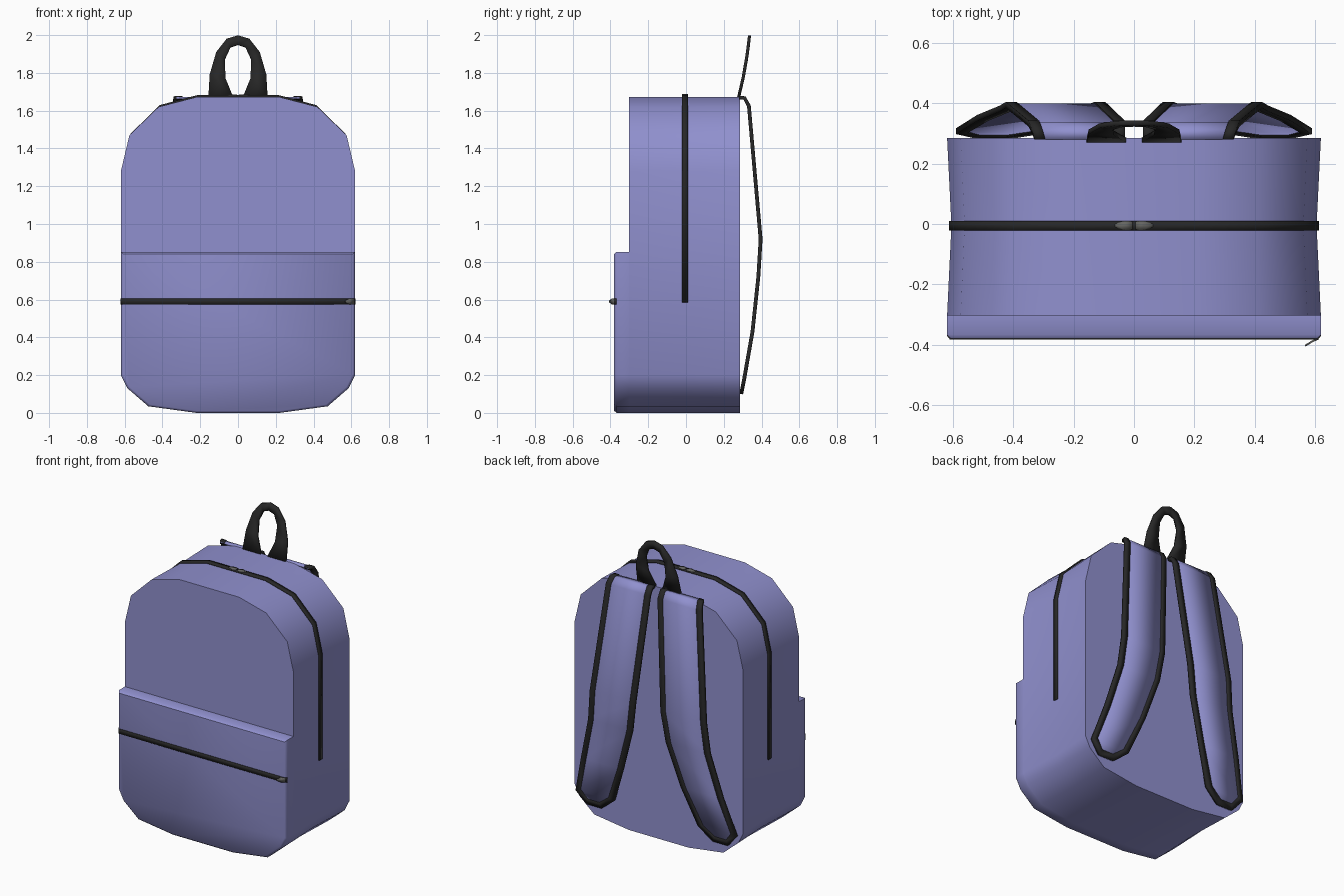
import bpy, bmesh, math

if "Cube" in bpy.data.objects:
    bpy.data.objects.remove(bpy.data.objects["Cube"])


def material(name, rgb):
    m = bpy.data.materials.new(name)
    m.diffuse_color = (*rgb, 1)
    m.use_nodes = True
    m.node_tree.nodes["Principled BSDF"].inputs["Base Color"].default_value = m.diffuse_color
    return m


FABRIC = material("fabric", (0.28, 0.28, 0.62))
BLACK = material("webbing", (0.02, 0.02, 0.02))
METAL = material("metal", (0.13, 0.13, 0.12))


def finish(name, bm, mat, thick=0, mirror=False, angle=50):
    bmesh.ops.recalc_face_normals(bm, faces=bm.faces)
    me = bpy.data.meshes.new(name)
    bm.to_mesh(me)
    bm.free()
    ob = bpy.data.objects.new(name, me)
    bpy.context.collection.objects.link(ob)
    me.materials.append(mat)
    bpy.ops.object.select_all(action='DESELECT')
    ob.select_set(True)
    bpy.context.view_layer.objects.active = ob
    bpy.ops.object.shade_smooth_by_angle(angle=math.radians(angle))
    if thick:
        s = ob.modifiers.new("thickness", 'SOLIDIFY')
        s.thickness, s.offset = thick, 0
    if mirror:
        ob.modifiers.new("mirror", 'MIRROR')
    return ob


def loft(name, rings, mat, closed=True, caps=(False, False), **kw):
    """Skin a list of equal-length point rows."""
    bm = bmesh.new()
    rows = [[bm.verts.new(p) for p in r] for r in rings]
    n = len(rows[0])
    for a, b in zip(rows, rows[1:]):
        for i in range(n if closed else n - 1):
            j = (i + 1) % n
            bm.faces.new((a[i], a[j], b[j], b[i]))
    if caps[0]:
        bm.faces.new(rows[0])
    if caps[1]:
        bm.faces.new(rows[-1])
    return finish(name, bm, mat, **kw)


def both_sides(half):
    return half + [(-x, z) for x, z in reversed(half)]


# Main compartment: arched outline, slightly waisted at the zip
bottom = [(.22, 0), (.475, .035), (.585, .13), (.62, .2)]
top = [(.62, 1.28), (.575, 1.47), (.42, 1.62), (.22, 1.672)]
outline = both_sides(bottom + top)
loft("main_body", [[(x * k, y, z) for x, z in outline]
                   for y, k in ((-.303, 1), (-.005, .977), (.285, 1))],
     FABRIC, caps=(True, True))

# Front pocket with a chamfered front edge
pocket = both_sides(bottom + [(.62, .853)])
loft("front_pocket", [[(x * k, y, .425 + (z - .425) * q) for x, z in pocket]
                      for y, k, q in ((-.303, 1, 1), (-.367, 1, 1), (-.38, .982, .975))],
     FABRIC, caps=(False, True))

# Zip over the top of the body
arch = both_sides([(.62, .58)] + top)
loft("main_zip", [[(x * .981, y, z + .004) for x, z in arch] for y in (-.022, .01)],
     BLACK, closed=False, thick=.012)

# Zip across the pocket, wrapping onto its chamfer
path = [(-.619, -.368), (-.609, -.381), (.609, -.381), (.619, -.368)]
loft("pocket_zip", [[(x, y, z) for x, y in path] for z in (.574, .606)],
     BLACK, closed=False, thick=.006)

# Zip pulls
loft("main_zip_pulls", [[(.006, -.005 - w, 1.681), (.03, -.005 - w * 1.2, 1.683), (.063, -.005 - w * .4, 1.681)]
                        for w in (.013, -.013)],
     METAL, closed=False, thick=.008, mirror=True)
loft("pocket_zip_pull", [[(.612, -.38, .59 + h), (.59, -.39, .59 + h * 1.2), (.568, -.404, .59 + h * .4)]
                         for h in (.013, -.013)],
     METAL, closed=False, thick=.006)

# Shoulder straps: rows of z, y, inner x, outer x
rows = [(1.668, .28, .03, .33), (1.667, .31, .03, .34), (1.625, .333, .03, .35),
        (.92, .395, .095, .425), (.72, .383, .125, .445), (.43, .352, .215, .52),
        (.18, .308, .31, .59), (.10, .292, .41, .52)]
loft("shoulder_straps", [[(a + .005, y, z), (b - .005, y, z)] for z, y, a, b in rows],
     FABRIC, closed=False, thick=.01, mirror=True)

# Dark binding round the strap edges
W = .036
inset = [(z, y, a + W, b - W) for z, y, a, b in rows]
inset[-2] = (.195, .311, .347, .553)
inset[-1] = (.137, .300, .425, .508)
edges = [[(b, y, z) for z, y, a, b in r] + [(a, y, z) for z, y, a, b in reversed(r)]
         for r in (rows, inset)]
loft("strap_binding", edges, BLACK, closed=False, thick=.02, mirror=True)

# Carrying handle: flat loop leaning backwards
outer = both_sides([(.157, 1.668), (.15, 1.79), (.115, 1.91), (.06, 1.98)])
inner = both_sides([(.025, 1.668), (.066, 1.77), (.07, 1.87), (.04, 1.935)])
outer.insert(4, (0, 1.998))
inner.insert(4, (0, 1.948))


def lean(z):
    t = (z - 1.668) / .33
    return .278 + .085 * t - .027 * t * t


loft("carry_handle", [[(x, lean(z), z) for x, z in line] for line in (outer, inner)],
     BLACK, closed=False, thick=.016)
